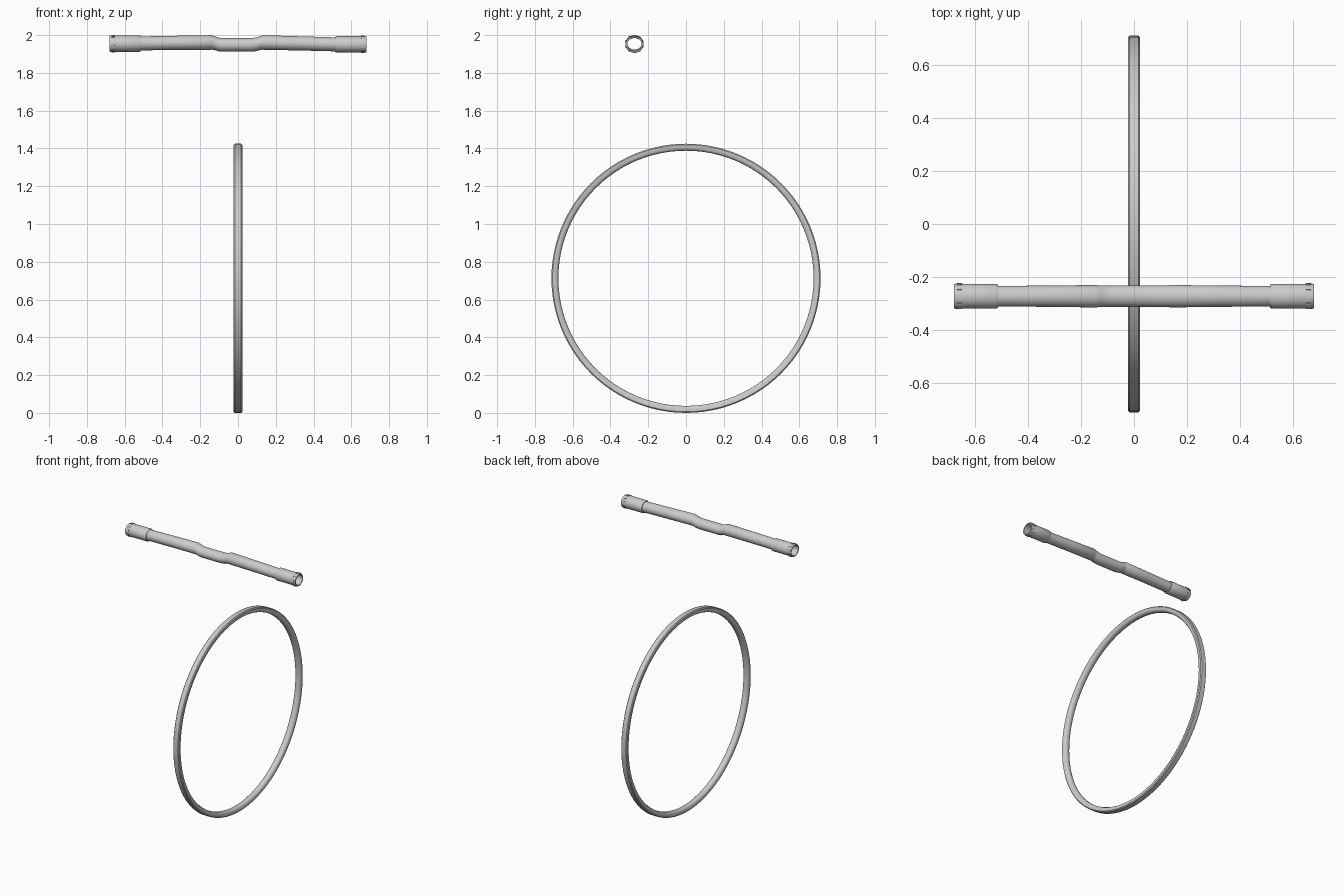
import bpy, bmesh, math
from mathutils import Matrix

if "Cube" in bpy.data.objects:
    bpy.data.objects.remove(bpy.data.objects["Cube"])

BAR_Y = -0.273


def finish(name, bm, angle=35):
    bmesh.ops.recalc_face_normals(bm, faces=bm.faces)
    me = bpy.data.meshes.new(name)
    bm.to_mesh(me)
    bm.free()
    ob = bpy.data.objects.new(name, me)
    bpy.context.collection.objects.link(ob)
    bpy.ops.object.select_all(action='DESELECT')
    ob.select_set(True)
    bpy.context.view_layer.objects.active = ob
    bpy.ops.object.shade_smooth_by_angle(angle=math.radians(angle))
    return ob


def loft(name, sections, y, sides=48, closed=False):
    """Elliptical sections (x, z, ry, rz) joined along the x axis."""
    bm = bmesh.new()
    rings = []
    for x, z, ry, rz in sections:
        rings.append([bm.verts.new((x, y + ry * math.cos(a), z + rz * math.sin(a)))
                      for a in (2 * math.pi * i / sides for i in range(sides))])
    pairs = list(zip(rings, rings[1:]))
    if closed:
        pairs.append((rings[-1], rings[0]))
    for a, b in pairs:
        for i in range(sides):
            j = (i + 1) % sides
            bm.faces.new((a[i], a[j], b[j], b[i]))
    return finish(name, bm)


# Large upright hoop: rounded rectangular section swept around the x axis
R, C = 0.7125, 0.7125
profile = [(-0.017, R), (0.017, R), (0.0225, R - 0.006), (0.0225, R - 0.022),
           (0.018, R - 0.031), (0.009, R - 0.037), (-0.009, R - 0.037),
           (-0.018, R - 0.031), (-0.0225, R - 0.022), (-0.0225, R - 0.006)]
loft("hoop", [(x, C, r, r) for x, r in profile], 0, sides=96, closed=True)

# Hollow bar with a dipped middle
loft("bar_tube", [
    (-0.60, 1.955, 0.0385, 0.036), (-0.515, 1.956, 0.0390, 0.037),
    (-0.33, 1.959, 0.0400, 0.0375), (-0.140, 1.961, 0.0425, 0.0385),
    (-0.137, 1.961, 0.0410, 0.0375), (-0.122, 1.957, 0.0405, 0.0365),
    (-0.105, 1.951, 0.0405, 0.0360), (-0.085, 1.948, 0.0405, 0.0360),
    (0.07, 1.948, 0.0405, 0.0360), (0.095, 1.951, 0.0405, 0.0360),
    (0.115, 1.957, 0.0405, 0.0365), (0.132, 1.961, 0.0410, 0.0375),
    (0.135, 1.961, 0.0425, 0.0385), (0.33, 1.956, 0.0400, 0.0375),
    (0.515, 1.951, 0.0390, 0.037), (0.60, 1.951, 0.0385, 0.036)], BAR_Y)

# End sleeves with small studs around the rims
for side, label, z in ((-1, "left", 1.955), (1, "right", 1.951)):
    sleeve = [(0.515, 0.038), (0.515, 0.044), (0.520, 0.0465), (0.60, 0.0465),
              (0.674, 0.0475), (0.680, 0.0455), (0.680, 0.038)]
    loft(label + "_sleeve", [(side * x, z, r, r * 0.93) for x, r in sleeve],
         BAR_Y, closed=True)
    bm = bmesh.new()
    for i in range(10):
        a = 2 * math.pi * (i + 0.5) / 10
        m = (Matrix.Translation((side * 0.660, BAR_Y + 0.0475 * math.cos(a),
                                 z + 0.0440 * math.sin(a)))
             @ Matrix.Rotation(a, 4, 'X') @ Matrix.Diagonal((0.020, 0.005, 0.010, 1)))
        bmesh.ops.create_cube(bm, size=1, matrix=m)
    finish(label + "_studs", bm)
